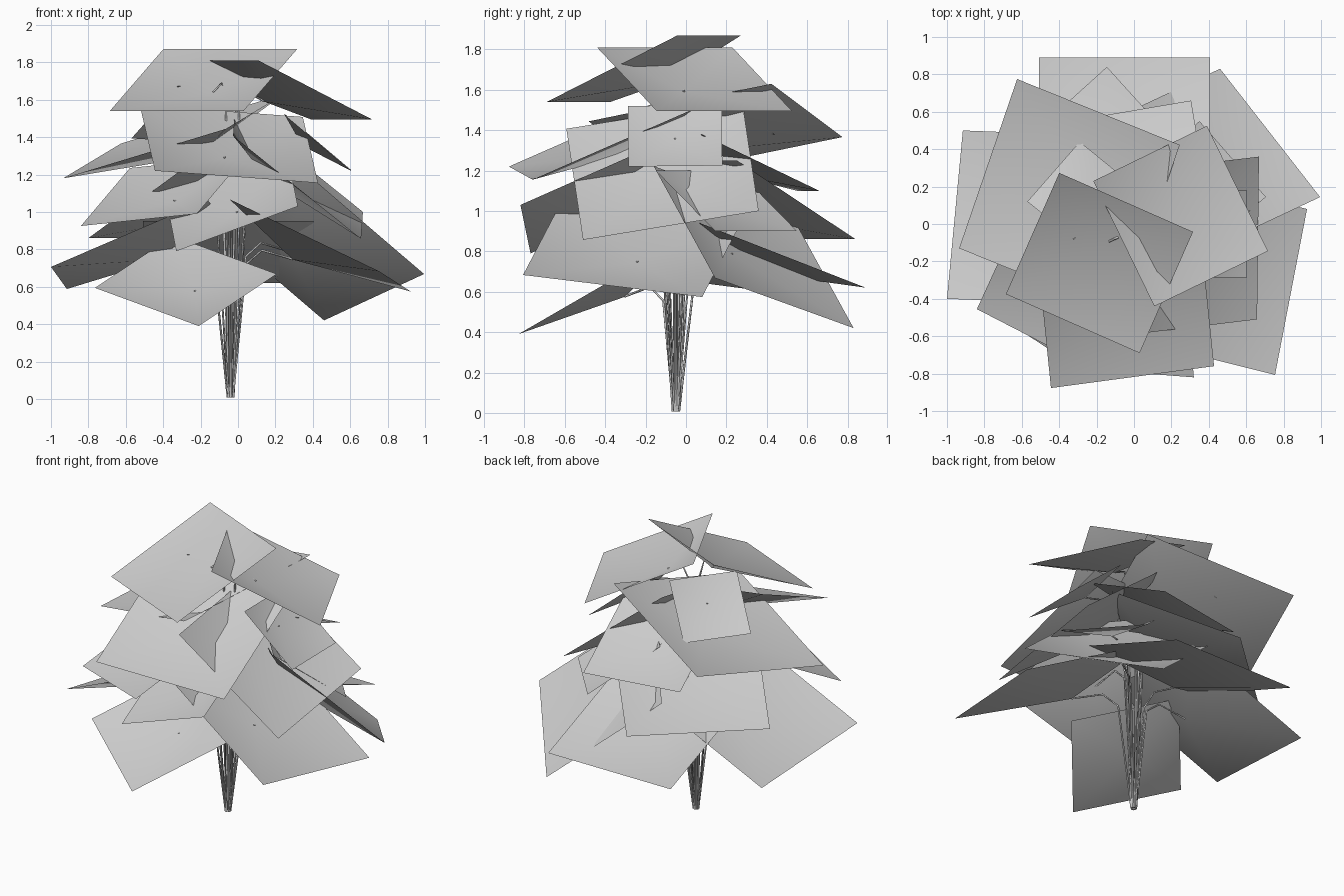
import bpy
from mathutils import Vector

if "Cube" in bpy.data.objects:
    bpy.data.objects.remove(bpy.data.objects["Cube"])

BASE = Vector((-0.04, -0.05, 0.0))
SAG, SHIFT = 0.145, 0.11      # dip depth and inward shift, relative to leaf size

# Each leaf card is a square: outer edge from corner a to corner b, then the
# height the inner edge rises above it.
TOP_TIER = [
    ((-.685, -.375, 1.54), (.03, -.69, 1.54), .33),
    ((.716, -.145, 1.495), (.39, .525, 1.495), .315),
    ((-.29, .44, 1.376), (-.57, .12, 1.393), .28),
    ((.604, -.285, 1.22), (.604, .18, 1.225), .30),
]
MIDDLE_TIER = [
    ((-.625, .775, 1.366), (-.935, -.13, 1.18), .264),
    ((-.444, -.877, 1.22), (.428, -.76, 1.155), .353),
    ((.668, .36, 1.0), (.658, -.51, .857), .55),
    ((.305, .66, 1.10), (-.34, .55, 1.10), .28),
    ((-.145, .84, .86), (-.80, .247, .86), .39),
    ((-.84, -.455, .925), (-.22, -.775, .99), .31),
    ((.32, -.82, 1.03), (-.33, -.77, .79), .28),
    ((.705, .145, .90), (.35, .55, .90), .30),
]
LOW_TIER = [
    ((.925, .08, .574), (.754, -.807, .683), .385),
    ((-.765, -.466, .594), (-.21, -.83, .39), .278),
    ((.995, .144, .668), (.46, .83, .42), .554),
    ((.406, .89, .62), (-.508, .89, .62), .332),
    ((-1.0, -.40, .706), (-.915, .50, .588), .36),
]


def add_leaf(name, a, b, rise):
    """Square card sloping up to the plant axis, dipping where the stalk meets it."""
    a, b = Vector(a), Vector(b)
    e = b - a
    flat = Vector((e.x, e.y, 0))
    h = flat.normalized()
    n = Vector((-h.y, h.x, 0))
    if n.dot(BASE - (a + b) / 2) < 0:
        n = -n
    along = -e.z * rise / flat.length
    inward = max(e.length_squared - along ** 2 - rise ** 2, 0) ** 0.5
    o = h * along + n * inward + Vector((0, 0, rise))
    up = e.cross(o).normalized()
    corners = [a, b, b + o, a + o]
    if up.z < 0:
        up = -up
        corners.reverse()
    dip = (a + b + o) / 2 + o * SHIFT - up * e.length * SAG
    mesh = bpy.data.meshes.new(name)
    mesh.from_pydata(corners + [dip], [], [(i, (i + 1) % 4, 4) for i in range(4)])
    mesh.shade_smooth()
    bpy.context.collection.objects.link(bpy.data.objects.new(name, mesh))
    return dip


def add_stem(name, tip):
    """Thin stalk: rises from the root, arches over and ends in the leaf."""
    reach = Vector((tip.x - BASE.x, tip.y - BASE.y, 0))
    start = BASE + reach.normalized() * 0.015 + Vector((0, 0, 0.008))
    path = [start,
            BASE + reach * 0.25 + Vector((0, 0, tip.z * 0.97)),
            BASE + reach * 0.5 + Vector((0, 0, tip.z + 0.05)),
            tip + Vector((0, 0, 0.002))]
    curve = bpy.data.curves.new(name, 'CURVE')
    curve.dimensions = '3D'
    curve.bevel_depth = 0.006
    curve.bevel_resolution = 0
    curve.use_fill_caps = True
    spline = curve.splines.new('POLY')
    spline.points.add(len(path) - 1)
    for pt, co in zip(spline.points, path):
        pt.co = (*co, 1)
    bpy.context.collection.objects.link(bpy.data.objects.new(name, curve))


# Leaves and their stalks, tier by tier
for tier, leaves in (("top", TOP_TIER), ("middle", MIDDLE_TIER), ("low", LOW_TIER)):
    for i, (a, b, rise) in enumerate(leaves, 1):
        dip = add_leaf(f"{tier}_leaf_{i}", a, b, rise)
        add_stem(f"{tier}_stem_{i}", dip)
